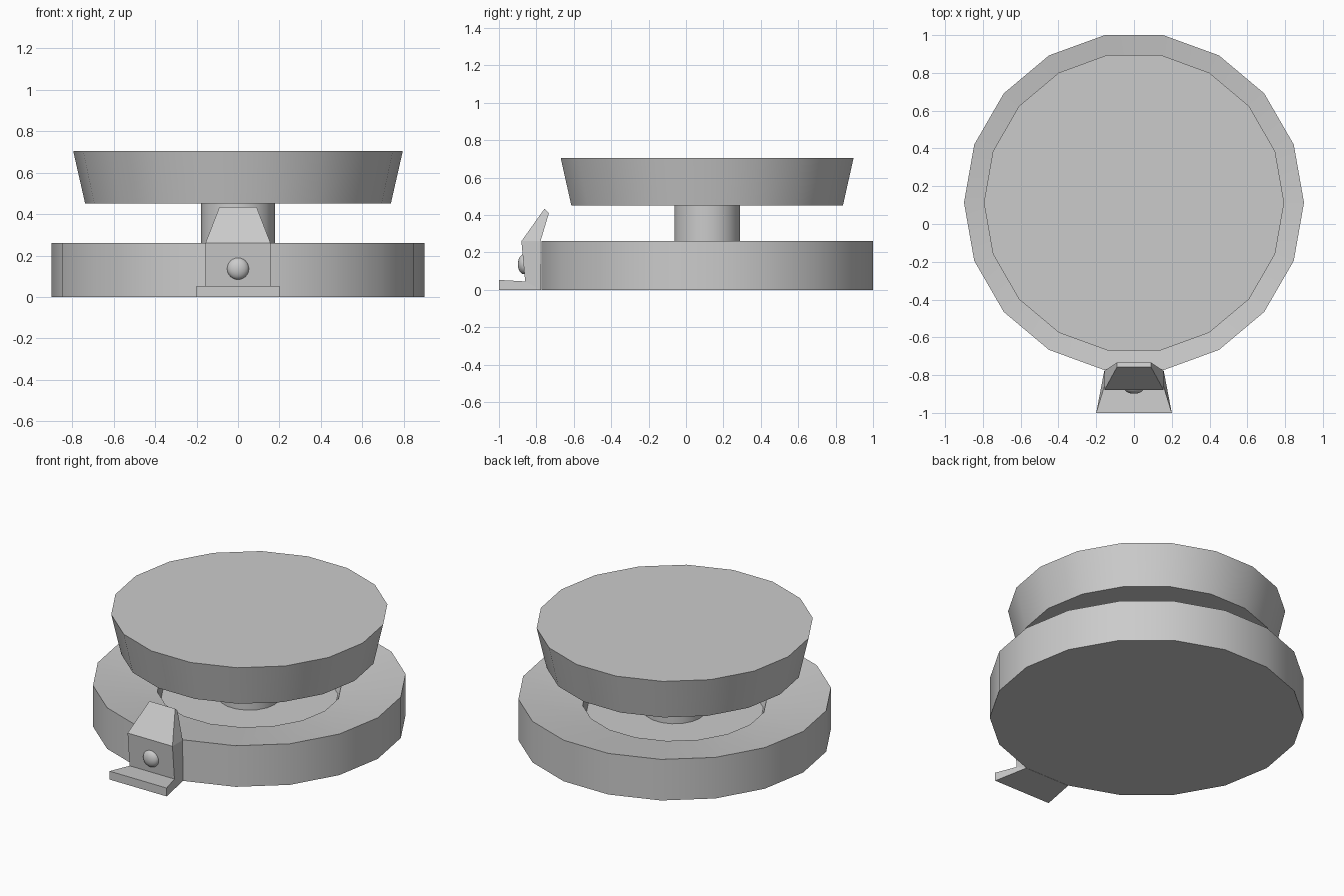
import bpy, bmesh, math

if "Cube" in bpy.data.objects:
    bpy.data.objects.remove(bpy.data.objects["Cube"])

CY = 0.113   # y position of the round parts
SIDES = 18


def finish(name, bm, smooth=True):
    bmesh.ops.recalc_face_normals(bm, faces=bm.faces)
    mesh = bpy.data.meshes.new(name)
    bm.to_mesh(mesh)
    bm.free()
    ob = bpy.data.objects.new(name, mesh)
    bpy.context.collection.objects.link(ob)
    if smooth:
        bpy.ops.object.select_all(action='DESELECT')
        ob.select_set(True)
        bpy.context.view_layer.objects.active = ob
        bpy.ops.object.shade_smooth_by_angle(angle=math.radians(30))
    return ob


def loft(bm, loops):
    """Skin closed loops of points and cap both ends."""
    rings = [[bm.verts.new(p) for p in loop] for loop in loops]
    for a, b in zip(rings, rings[1:]):
        n = len(a)
        for i in range(n):
            j = (i + 1) % n
            bm.faces.new((a[i], a[j], b[j], b[i]))
    bm.faces.new(rings[0])
    bm.faces.new(rings[-1])


def lathe(name, profile):
    bm = bmesh.new()
    angles = [2 * math.pi * i / SIDES for i in range(SIDES)]
    loft(bm, [[(r * math.cos(a), CY + r * math.sin(a), z) for a in angles]
              for r, z in profile])
    return finish(name, bm)


# Round base with a dished, recessed top
lathe("base", [(0.9, 0), (0.9, 0.26), (0.53, 0.205), (0.51, 0.15)])

# Centre column
lathe("column", [(0.178, 0.15), (0.178, 0.45)])

# Flared upper disc
lathe("upper_disc", [(0.737, 0.45), (0.795, 0.705)])

# Front clasp: half width, front (y, z), back (y, z) from tip to foot
sections = [
    (0.09, (-0.757, 0.433), (-0.733, 0.41)),
    (0.157, (-0.88, 0.26), (-0.778, 0.26)),
    (0.157, (-0.86, 0.045), (-0.775, 0.0)),
    (0.2, (-1.0, 0.053), (-1.0, 0.0)),
]
bm = bmesh.new()
loft(bm, [[(-w, *f), (w, *f), (w, *b), (-w, *b)] for w, f, b in sections])
finish("clasp", bm, smooth=False)

# Domed button on the clasp
bm = bmesh.new()
bmesh.ops.create_uvsphere(bm, u_segments=20, v_segments=12, radius=0.053)
bmesh.ops.scale(bm, vec=(1, 0.6, 1), verts=bm.verts)
bmesh.ops.translate(bm, vec=(0, -0.867, 0.137), verts=bm.verts)
finish("button", bm)
